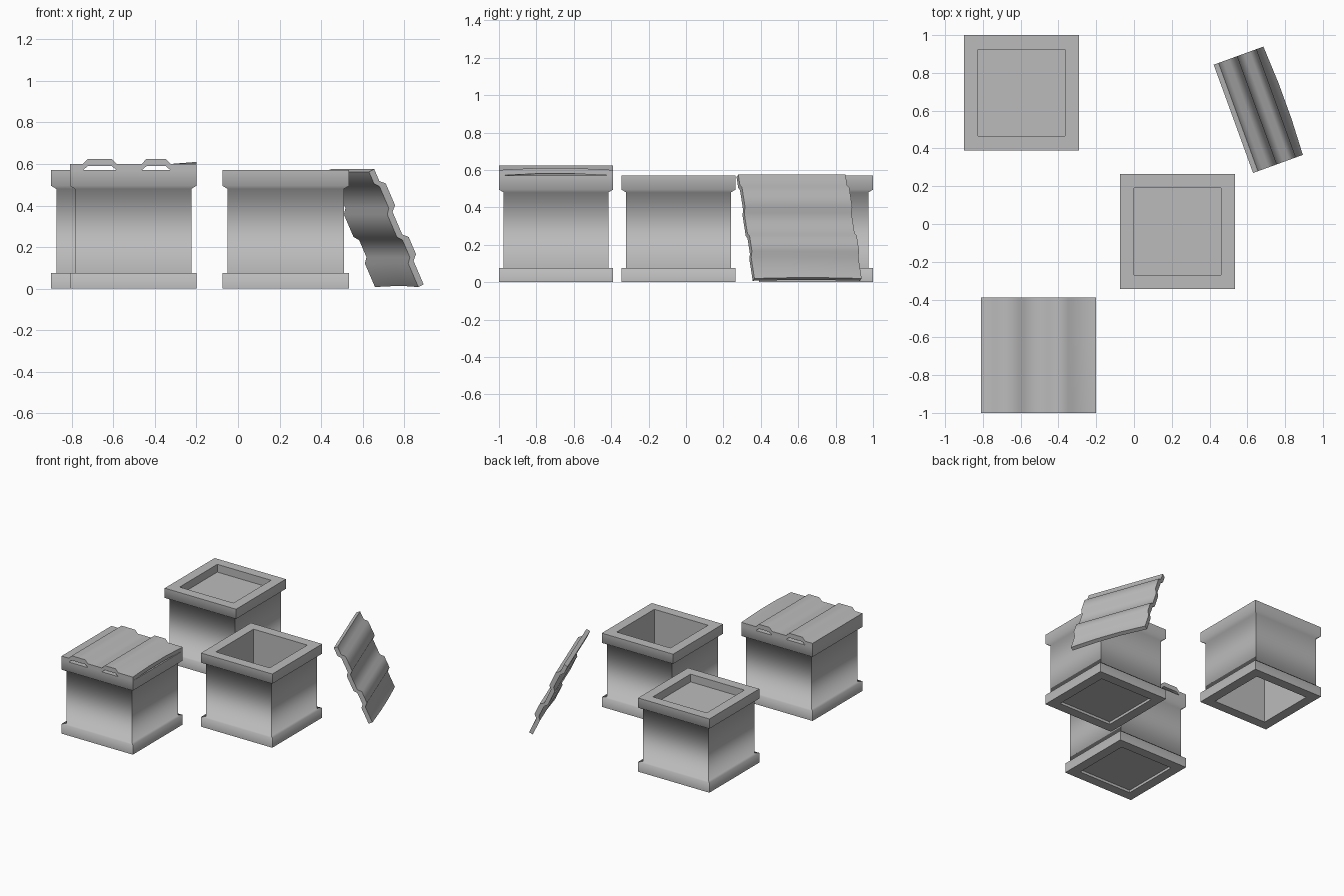
import bpy
import bmesh
from math import radians

cube = bpy.data.objects.get("Cube")
if cube:
    bpy.data.objects.remove(cube)

grey = bpy.data.materials.new("plain_grey")
grey.use_nodes = True
GREY = (0.5, 0.5, 0.5, 1)
grey.diffuse_color = GREY
grey.node_tree.nodes["Principled BSDF"].inputs["Base Color"].default_value = GREY


def finish(name, bm, location, rotation=(0, 0, 0)):
    mesh = bpy.data.meshes.new(name)
    for face in bm.faces:
        face.smooth = True
    bm.to_mesh(mesh)
    bm.free()
    mesh.materials.append(grey)
    obj = bpy.data.objects.new(name, mesh)
    obj.location = location
    obj.rotation_euler = rotation
    bpy.context.collection.objects.link(obj)
    return obj


def square(bm, half, z):
    return [bm.verts.new((sx * half, sy * half, z))
            for sx, sy in ((-1, -1), (1, -1), (1, 1), (-1, 1))]


# Crate wall section: half width, height, and whether its edge is shaded smooth
WALL = [(0.23, 0, False), (0.305, 0, False), (0.305, 0.075, True),
        (0.28, 0.075, True), (0.28, 0.48, True), (0.305, 0.495, True),
        (0.305, 0.57, False), (0.23, 0.57, False)]


def crate(name, x, y, panel_z):
    bm = bmesh.new()
    rings = [square(bm, half, z) for half, z, _ in WALL]
    for i, low in enumerate(rings):
        high = rings[(i + 1) % len(rings)]
        for j in range(4):
            k = (j + 1) % 4
            bm.faces.new((low[j], low[k], high[k], high[j]))
    # Keep the corners and rim edges sharp, the trim edges soft
    for edge in bm.edges:
        edge.smooth = False
    for ring, (_, _, soft) in zip(rings, WALL):
        for j in range(4):
            bm.edges.get((ring[j], ring[(j + 1) % 4])).smooth = soft
    # Thin inner panel, facing up
    bm.faces.new(square(bm, 0.23, panel_z))
    return finish(name, bm, (x, y, 0))


# Lid section across the planks: x and ridge amount
RIDGES = [(-0.305, 0), (-0.242, 0), (-0.218, 1), (-0.103, 1), (-0.079, 0),
          (0.041, 0), (0.065, 1), (0.156, 1), (0.18, 0), (0.305, 0)]


def lid(name, location, rotation=(0, 0, 0)):
    bm = bmesh.new()
    loops = []
    for y in (-0.305, -0.105, 0.095, 0.305):
        top, under = [], []
        for i, (x, ridge) in enumerate(RIDGES):
            # The middle of one edge is bent upward
            lift = 0.01 if i == len(RIDGES) - 1 and abs(y) < 0.2 else 0
            top.append(bm.verts.new((x, y, 0.03 + 0.025 * ridge + lift)))
            under.append(bm.verts.new((x, y, 0.02 * ridge + lift)))
        loops.append(top + under[::-1])
    n = len(loops[0])
    for a, b in zip(loops, loops[1:]):
        for i in range(n):
            j = (i + 1) % n
            bm.faces.new((a[i], a[j], b[j], b[i]))
    # Closed ends, one quad per section step
    for loop in (loops[0], loops[-1]):
        for i in range(n // 2 - 1):
            bm.faces.new((loop[i], loop[i + 1], loop[n - 2 - i], loop[n - 1 - i]))
    bmesh.ops.recalc_face_normals(bm, faces=bm.faces)
    # Sharp only around the outer border
    for edge in bm.edges:
        edge.smooth = edge.calc_face_angle(0) < radians(70)
    return finish(name, bm, location, rotation)


crate("back_crate", -0.595, 0.695, 0.51)
crate("open_crate", 0.23, -0.04, 0.02)
crate("covered_crate", -0.505, -0.695, 0.02)
lid("resting_lid", (-0.505, -0.695, 0.57))
lid("leaning_lid", (0.645, 0.6, 0.285), (0, radians(65.5), radians(20)))
